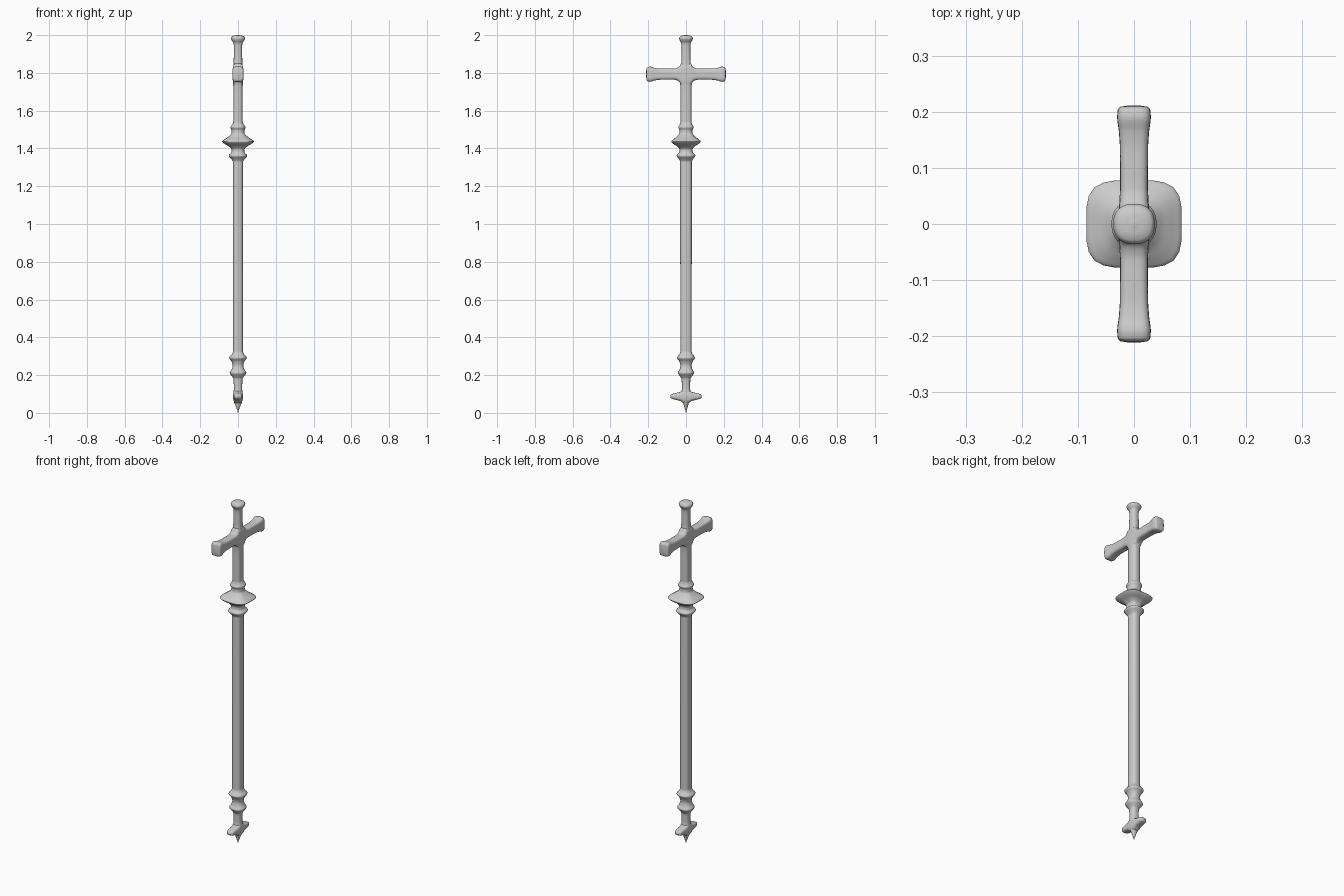
import bpy, bmesh, math


def smooth_profile(keys, steps):
    """Monotone cubic interpolation of rows (t, a, b, exponent)."""
    def slope(i, k):
        if i in (0, len(keys) - 1):
            return 0.0
        d0 = (keys[i][k] - keys[i-1][k]) / (keys[i][0] - keys[i-1][0])
        d1 = (keys[i+1][k] - keys[i][k]) / (keys[i+1][0] - keys[i][0])
        return 0.0 if d0 * d1 <= 0 else 2 * d0 * d1 / (d0 + d1)

    rows = []
    for i in range(len(keys) - 1):
        p, q = keys[i], keys[i+1]
        h = q[0] - p[0]
        for s in range(steps):
            u = s / steps
            row = [p[0] + h * u]
            for k in (1, 2, 3):
                row.append((2*u**3 - 3*u**2 + 1) * p[k] + (u**3 - 2*u**2 + u) * h * slope(i, k)
                           + (3*u**2 - 2*u**3) * q[k] + (u**3 - u**2) * h * slope(i+1, k))
            rows.append(row)
    rows.append(list(keys[-1]))
    return rows


def loft(name, keys, place, steps=4, sides=32):
    """Skin rounded-square rings along an axis."""
    bm = bmesh.new()
    rings = []
    for t, a, b, n in smooth_profile(keys, steps):
        ring = []
        for i in range(sides):
            w = 2 * math.pi * i / sides
            c, s = math.cos(w), math.sin(w)
            r = (abs(c)**n + abs(s)**n) ** (-1 / n)
            ring.append(bm.verts.new(place(a * c * r, b * s * r, t)))
        rings.append(ring)
    for r0, r1 in zip(rings, rings[1:]):
        for i in range(sides):
            j = (i + 1) % sides
            bm.faces.new((r0[i], r0[j], r1[j], r1[i]))
    bm.faces.new(rings[0])
    bm.faces.new(rings[-1])
    bmesh.ops.recalc_face_normals(bm, faces=bm.faces)
    mesh = bpy.data.meshes.new(name)
    bm.to_mesh(mesh)
    bm.free()
    ob = bpy.data.objects.new(name, mesh)
    bpy.context.collection.objects.link(ob)
    bpy.ops.object.select_all(action='DESELECT')
    ob.select_set(True)
    bpy.context.view_layer.objects.active = ob
    bpy.ops.object.shade_smooth_by_angle(angle=math.radians(50))
    return ob


def mirrored(half):
    """Mirror a half profile about its centre."""
    return [(-t, a, b, n) for t, a, b, n in reversed(half)] + half


def upright(x, y, t):
    return (x, y, t)


def sideways(z):
    return lambda a, b, t: (a, t, z + b)


# spike and lower turned rings
loft("lower_fitting", [
    (0.0, .001, .001, 2), (.03, .010, .009, 2), (.06, .022, .017, 2.2), (.085, .027, .026, 2.5),
    (.11, .024, .025, 2.5), (.13, .022, .022, 2.5), (.18, .024, .023, 2.5), (.195, .033, .033, 2.4),
    (.212, .044, .043, 2.4), (.23, .034, .034, 2.4), (.25, .028, .030, 2.4), (.272, .034, .035, 2.4),
    (.292, .047, .048, 2.4), (.31, .033, .035, 2.6), (.325, .027, .030, 2.8)], upright)

# long handle
loft("shaft", [(.32, .027, .030, 2.8), (1.34, .027, .031, 2.8)], upright, steps=6)

# upper rings and wide collar
loft("collar", [
    (1.33, .027, .031, 2.6), (1.343, .035, .037, 2.5), (1.362, .049, .050, 2.5),
    (1.378, .036, .037, 2.5), (1.393, .034, .035, 2.8), (1.412, .050, .048, 3.2),
    (1.425, .072, .068, 3.6), (1.437, .085, .078, 3.8), (1.449, .070, .066, 3.6),
    (1.465, .048, .046, 3), (1.482, .034, .035, 2.5), (1.496, .034, .034, 2.3),
    (1.512, .040, .041, 2.3), (1.525, .032, .034, 2.5), (1.54, .025, .030, 2.8)], upright)

# stem through the cross with filleted joint and top knob
loft("cross_stem", [
    (1.53, .025, .030, 2.8), (1.73, .025, .030, 2.8), (1.765, .028, .038, 3.2),
    (1.79, .028, .045, 3.5), (1.82, .026, .037, 3.2), (1.85, .023, .025, 2.8),
    (1.94, .022, .023, 2.5), (1.958, .024, .025, 2.4), (1.970, .032, .032, 2.4),
    (1.982, .037, .036, 2.4), (1.992, .033, .032, 2.4), (1.998, .020, .020, 2.2),
    (2.0, .004, .004, 2)], upright)

# cross arms, flared at both ends
loft("cross_arms", mirrored([
    (.022, .027, .058, 4), (.04, .026, .036, 4), (.065, .025, .029, 4), (.13, .025, .029, 4.5),
    (.165, .027, .033, 5), (.19, .030, .040, 5), (.203, .029, .038, 5), (.209, .024, .031, 4),
    (.211, .012, .016, 3)]), sideways(1.793))

# short foot bar
loft("foot_bar", mirrored([
    (.012, .026, .035, 3), (.03, .025, .024, 3), (.05, .023, .019, 3), (.07, .021, .014, 3),
    (.079, .016, .010, 2.6), (.083, .006, .004, 2)]), sideways(.087))
